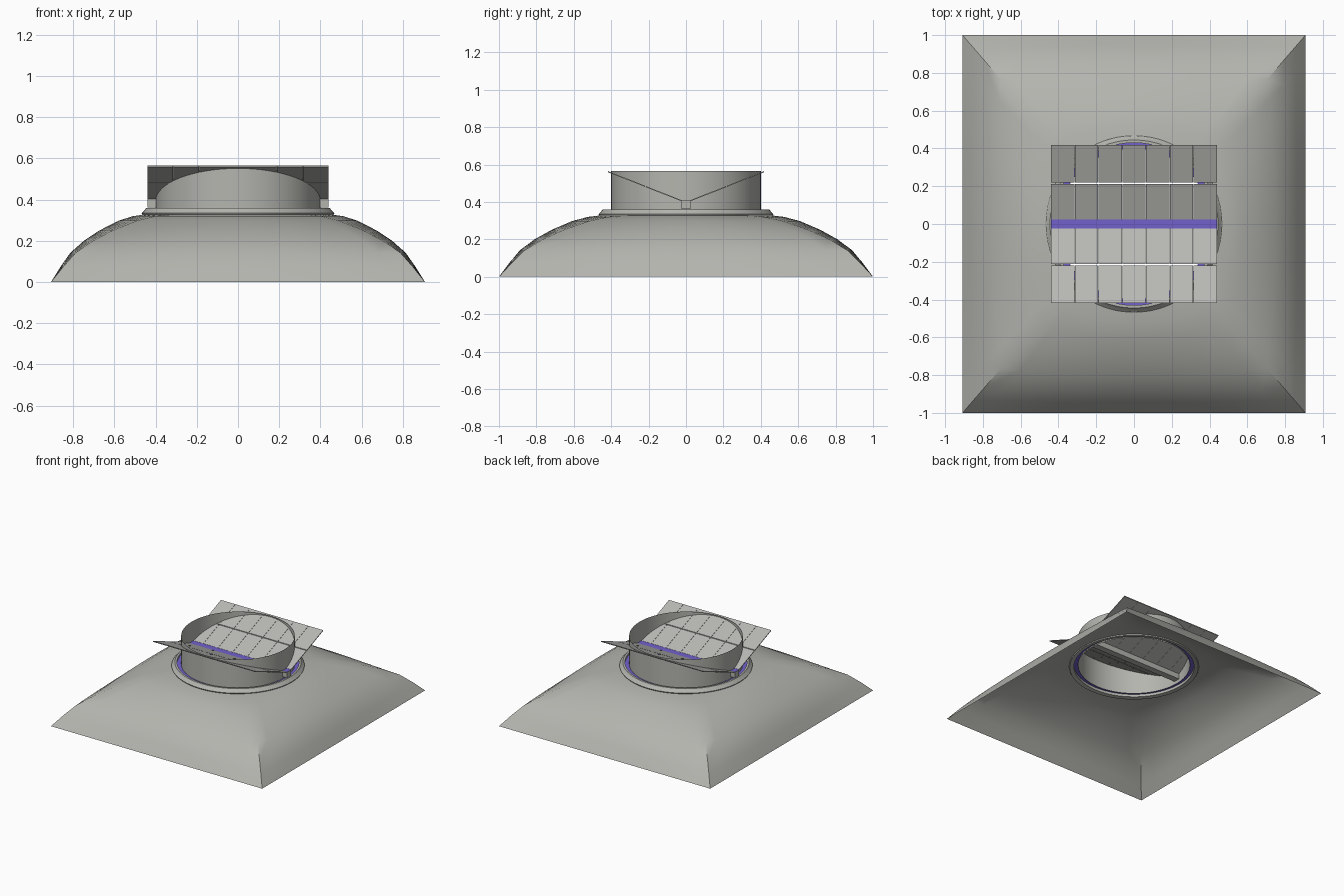
import bpy, bmesh, math

if "Cube" in bpy.data.objects:
    bpy.data.objects.remove(bpy.data.objects["Cube"])


def material(name, rgb):
    m = bpy.data.materials.new(name)
    m.diffuse_color = (*rgb, 1)
    m.use_nodes = True
    m.node_tree.nodes["Principled BSDF"].inputs["Base Color"].default_value = m.diffuse_color
    return m


GREY = material("warm grey metal", (0.46, 0.46, 0.43))
PANEL = material("light grey panel", (0.48, 0.48, 0.46))
PURPLE = material("purple seal", (0.17, 0.12, 0.60))


def make(name, bm, mats, smooth=True):
    me = bpy.data.meshes.new(name)
    bm.to_mesh(me)
    bm.free()
    ob = bpy.data.objects.new(name, me)
    bpy.context.collection.objects.link(ob)
    for m in mats:
        me.materials.append(m)
    if smooth:
        bpy.ops.object.select_all(action='DESELECT')
        ob.select_set(True)
        bpy.context.view_layer.objects.active = ob
        bpy.ops.object.shade_smooth_by_angle(angle=math.radians(35))
    return ob


def bridge_loops(bm, loops):
    for a, b in zip(loops, loops[1:]):
        n = len(a)
        for i in range(n):
            j = (i + 1) % n
            bm.faces.new((a[i], a[j], b[j], b[i]))


def lathe(name, profile, mat, closed=False, n=64):
    bm = bmesh.new()
    loops = [[bm.verts.new((r * math.cos(2 * math.pi * i / n), r * math.sin(2 * math.pi * i / n), z))
              for i in range(n)] for r, z in profile]
    if closed:
        loops.append(loops[0])
    bridge_loops(bm, loops)
    if closed:
        bmesh.ops.recalc_face_normals(bm, faces=bm.faces)
    return make(name, bm, [mat])


def box(bm, x0, x1, y0, y1, z_at, thick):
    """Box whose upper surface follows z_at(y)."""
    pts = [(x0, y0), (x1, y0), (x1, y1), (x0, y1)]
    lo = [bm.verts.new((x, y, z_at(y) - thick)) for x, y in pts]
    hi = [bm.verts.new((x, y, z_at(y))) for x, y in pts]
    bridge_loops(bm, [lo, hi])
    bm.faces.new(hi)
    bm.faces.new(lo[::-1])


# Domed hood: rectangular base blending to a round neck
HX, HY, R, SEG = 0.908, 1.0, 0.44, 14
outline = []
for side in range(4):
    for k in range(SEG):
        s = k / SEG
        u = -1 + 2 * s
        sx, sy = [(1, u), (-u, 1), (-1, -u), (u, -1)][side]
        a = math.radians(-45 + 90 * (side + s))
        outline.append((sx * HX, sy * HY, R * math.cos(a), R * math.sin(a)))
bm = bmesh.new()
loops = []
for t, z in [(0, 0), (0.1, 0.075), (0.2, 0.142), (0.34, 0.20), (0.5, 0.25),
             (0.7, 0.298), (0.85, 0.32), (1, 0.33)]:
    loops.append([bm.verts.new((a + (c - a) * t, b + (d - b) * t, z)) for a, b, c, d in outline])
bridge_loops(bm, loops)
make("domed_hood", bm, [GREY])

# Round collar, purple seal and neck cylinder
lathe("collar_ring", [(0.43, 0.325), (0.46, 0.32), (0.468, 0.335), (0.455, 0.347),
                      (0.445, 0.36), (0.43, 0.36)], GREY, closed=True)
lathe("purple_seal_ring", [(0.432, 0.345), (0.40, 0.345)], PURPLE)
lathe("neck_cylinder", [(0.40, 0.335), (0.40, 0.565)], GREY)


# Two flaps forming a shallow V, each split into 2 rows of 7 panels
def slope(y):
    return 0.41 + (abs(y) - 0.025) * 0.155 / 0.393


W = 0.44
for name, sign in (("front_flap", -1), ("back_flap", 1)):
    bm = bmesh.new()
    for y0, y1 in ((0.025, 0.213), (0.219, 0.418)):
        for c in range(7):
            x0 = -W + c * 2 * W / 7
            box(bm, x0 + 0.0008, x0 + 2 * W / 7 - 0.0008, sign * y0, sign * y1, slope, 0.006)
    bmesh.ops.recalc_face_normals(bm, faces=bm.faces)
    make(name, bm, [PANEL], smooth=False)

# Central hinge beam, grey sides with purple top and bottom
bm = bmesh.new()
box(bm, -W, W, -0.025, 0.025, lambda y: 0.409, 0.047)
bmesh.ops.recalc_face_normals(bm, faces=bm.faces)
for f in bm.faces:
    f.material_index = 1 if f.normal.z > 0.5 else 0
make("hinge_beam", bm, [GREY, PURPLE], smooth=False)
